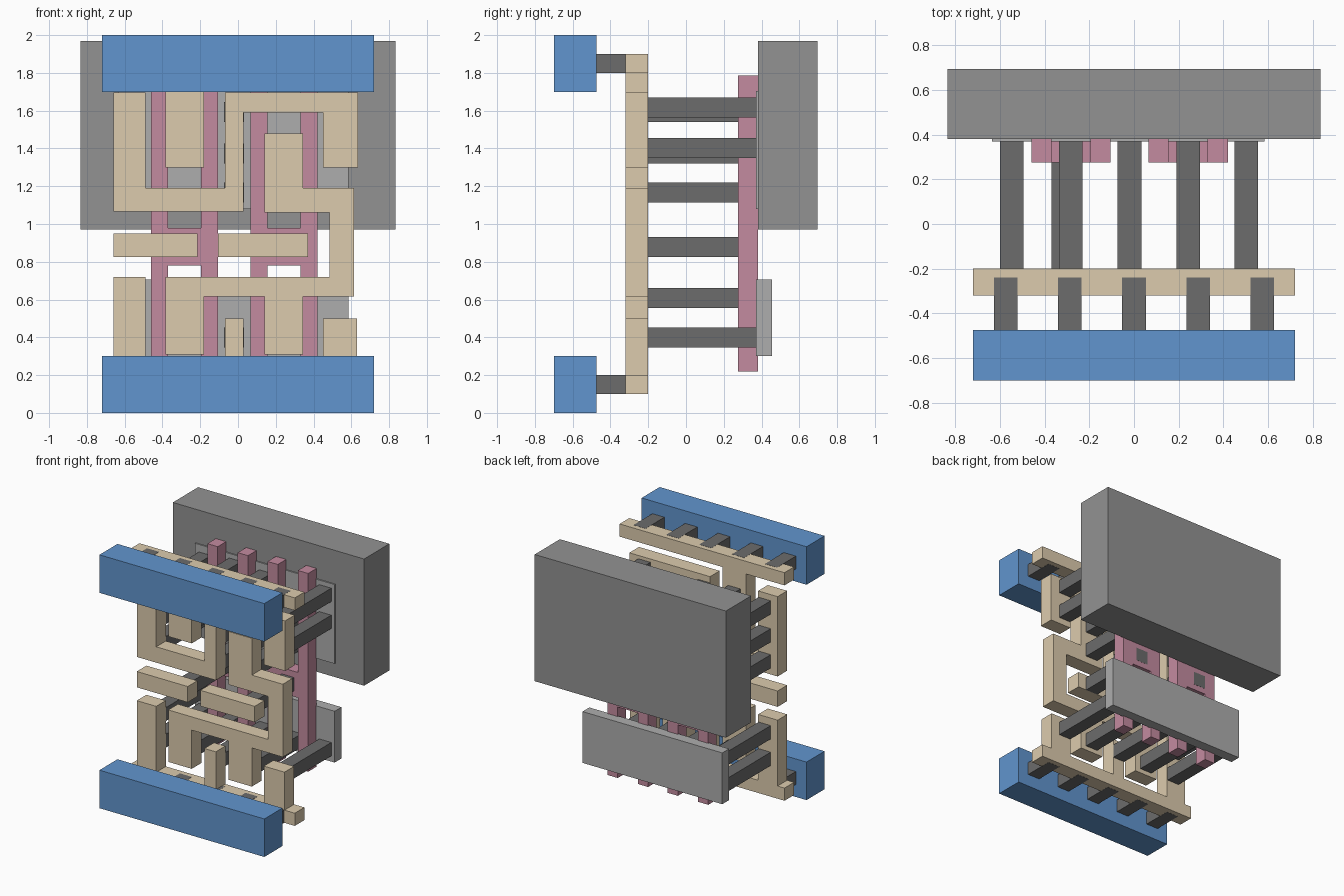
import bpy, bmesh


def material(name, rgb):
    m = bpy.data.materials.new(name)
    m.diffuse_color = (*rgb, 1)
    return m


BLUE = material("blue_metal", (0.12, 0.30, 0.62))
BEIGE = material("beige_interconnect", (0.72, 0.60, 0.42))
PINK = material("pink_gate", (0.55, 0.26, 0.35))
DARK = material("dark_contact", (0.15, 0.15, 0.15))
MID = material("mid_grey_well", (0.29, 0.29, 0.29))
LIGHT = material("light_grey_diffusion", (0.42, 0.42, 0.42))


def extrude(name, profile, y0, y1, mat):
    """Extrude an (x, z) outline from y0 to y1."""
    bm = bmesh.new()
    face = bm.faces.new([bm.verts.new((x, y0, z)) for x, z in profile])
    new = bmesh.ops.extrude_face_region(bm, geom=[face])["geom"]
    for v in new:
        if isinstance(v, bmesh.types.BMVert):
            v.co.y = y1
    bmesh.ops.recalc_face_normals(bm, faces=bm.faces)
    mesh = bpy.data.meshes.new(name)
    bm.to_mesh(mesh)
    bm.free()
    mesh.materials.append(mat)
    obj = bpy.data.objects.new(name, mesh)
    bpy.context.collection.objects.link(obj)
    return obj


def box(name, x0, x1, y0, y1, z0, z1, mat):
    return extrude(name, [(x0, z0), (x1, z0), (x1, z1), (x0, z1)], y0, y1, mat)


# Well and the two diffusion slabs
box("well", -0.835, 0.835, 0.38, 0.695, 0.97, 1.97, MID)
box("lower_diffusion", -0.635, 0.585, 0.37, 0.455, 0.30, 0.705, LIGHT)
box("upper_diffusion", -0.635, 0.585, 0.37, 0.455, 1.08, 1.705, LIGHT)

# H-shaped gates: two long fingers joined by a pad
for name, a, b, c, d in (("left_gate", -0.46, -0.37, -0.195, -0.105),
                         ("right_gate", 0.065, 0.155, 0.33, 0.42)):
    lo, p0, p1, hi = 0.22, 0.78, 0.98, 1.785
    extrude(name, [(a, lo), (b, lo), (b, p0), (c, p0), (c, lo), (d, lo),
                   (d, hi), (c, hi), (c, p1), (b, p1), (b, hi), (a, hi)],
            0.275, 0.38, PINK)

# Beige interconnect, all in one layer
LI = (-0.32, -0.20, BEIGE)
extrude("upper_rail", [(-0.72, 1.80), (-0.385, 1.80), (-0.385, 1.30), (-0.18, 1.30),
                       (-0.18, 1.80), (0.72, 1.80), (0.72, 1.90), (-0.72, 1.90)], *LI)
extrude("lower_rail", [(-0.72, 0.10), (0.72, 0.10), (0.72, 0.20), (0.63, 0.20),
                       (0.63, 0.50), (0.45, 0.50), (0.45, 0.20), (0.03, 0.20),
                       (0.03, 0.50), (-0.07, 0.50), (-0.07, 0.20), (-0.49, 0.20),
                       (-0.49, 0.72), (-0.66, 0.72), (-0.66, 0.20), (-0.72, 0.20)], *LI)
extrude("upper_snake", [(-0.66, 1.065), (0.03, 1.065), (0.03, 1.59), (0.45, 1.59),
                        (0.45, 1.30), (0.635, 1.30), (0.635, 1.695), (-0.07, 1.695),
                        (-0.07, 1.19), (-0.49, 1.19), (-0.49, 1.695), (-0.66, 1.695)], *LI)
extrude("output_track", [(0.14, 1.06), (0.485, 1.06), (0.485, 0.72), (-0.385, 0.72),
                         (-0.385, 0.31), (-0.18, 0.31), (-0.18, 0.615), (0.14, 0.615),
                         (0.14, 0.31), (0.345, 0.31), (0.345, 0.615), (0.615, 0.615),
                         (0.615, 1.19), (0.345, 1.19), (0.345, 1.48), (0.14, 1.48)], *LI)
box("left_input_pad", -0.66, -0.215, -0.32, -0.20, 0.825, 0.95, BEIGE)
box("right_input_pad", -0.105, 0.37, -0.32, -0.20, 0.825, 0.95, BEIGE)

# Contact posts from interconnect to diffusion and gates: x start -> z starts
S = 0.106
contacts = {
    -0.60: (0.345, 0.555, 1.115, 1.32, 1.54),
    -0.336: (0.345, 1.35, 1.563),
    -0.073: (0.345, 1.115, 1.32, 1.54),
    0.19: (0.345, 0.825, 1.115, 1.32),
    0.45: (0.345, 1.35, 1.563),
    -0.37: (0.825,),
}
for x, heights in contacts.items():
    for z in heights:
        box("contact_post", x, x + S, -0.20, 0.381, z, z + S, DARK)

# Metal power bars and the vias tying them to the rails
for name, z in (("lower", 0.0), ("upper", 1.70)):
    box(name + "_metal_bar", -0.72, 0.72, -0.70, -0.475, z, z + 0.30, BLUE)
    for i in range(-2, 3):
        x = i * 0.287
        box(name + "_via", x - S / 2, x + S / 2, -0.475, -0.24,
            z + 0.099, z + 0.201, DARK)
